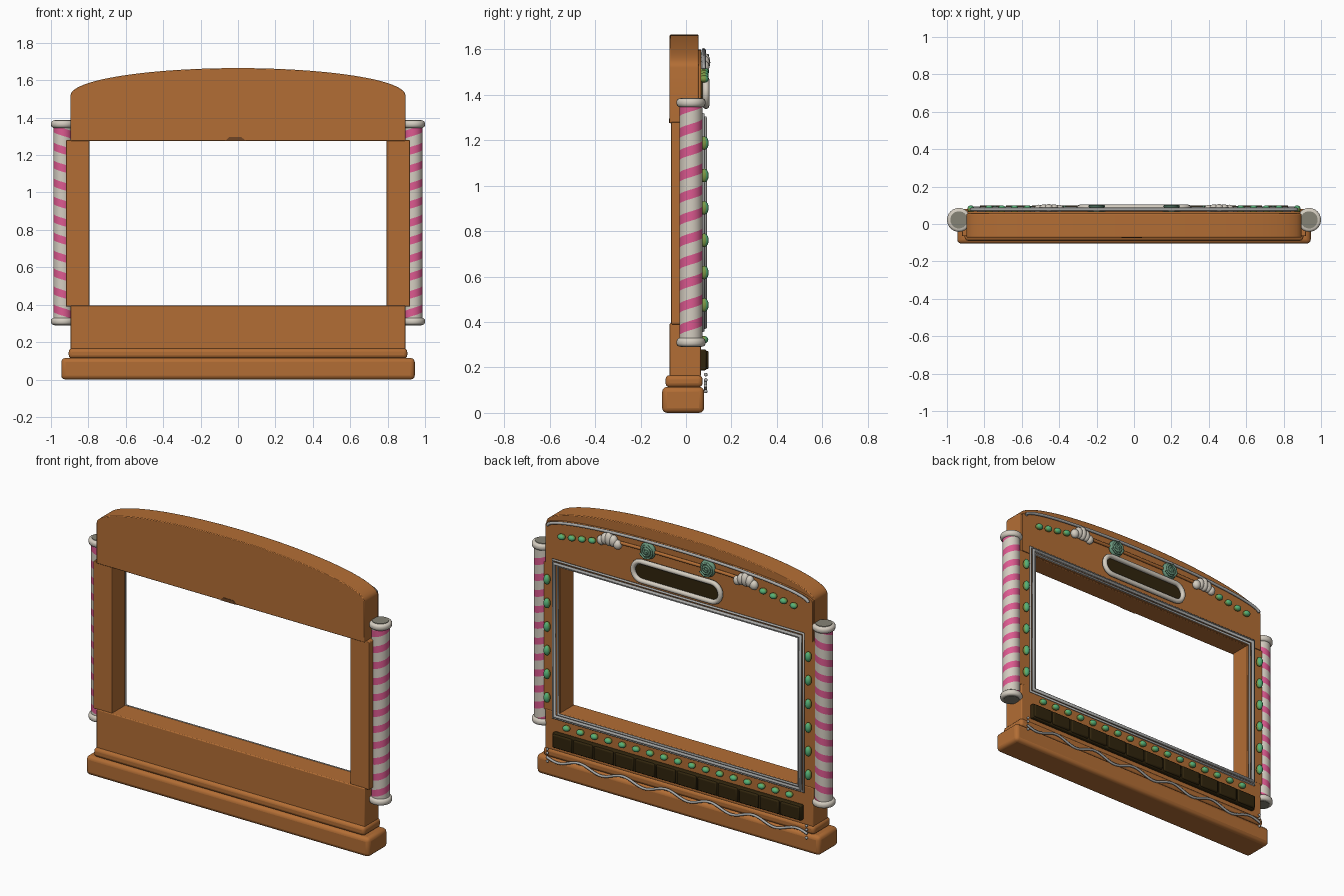
import bpy, bmesh, math
from mathutils import Vector, Matrix

cube = bpy.data.objects.get("Cube")
if cube:
    bpy.data.objects.remove(cube, do_unlink=True)


def material(name, r, g, b):
    m = bpy.data.materials.new(name)
    m.use_nodes = True
    m.diffuse_color = (r, g, b, 1)
    bsdf = m.node_tree.nodes["Principled BSDF"]
    bsdf.inputs["Base Color"].default_value = (r, g, b, 1)
    bsdf.inputs["Roughness"].default_value = 0.6
    return m


BROWN = material("gingerbread brown", 0.45, 0.155, 0.035)
DEEP = material("deep brown", 0.16, 0.06, 0.018)
DARK = material("dark chocolate", 0.03, 0.018, 0.004)
CREAM = material("cream", 0.66, 0.61, 0.53)
PINK = material("pink", 0.72, 0.10, 0.28)
SILVER = material("silver grey", 0.40, 0.40, 0.39)
DISC = material("warm grey", 0.24, 0.23, 0.18)
GREEN = material("candy green", 0.09, 0.43, 0.18)
OLIVE = material("olive green", 0.20, 0.31, 0.06)
SAGE = material("sage green", 0.14, 0.30, 0.20)


def finish(name, bm, mats, bevel=0, segments=3):
    """Turn a bmesh into a named, smooth-shaded object."""
    bmesh.ops.recalc_face_normals(bm, faces=bm.faces)
    mesh = bpy.data.meshes.new(name)
    bm.to_mesh(mesh)
    bm.free()
    for m in mats:
        mesh.materials.append(m)
    ob = bpy.data.objects.new(name, mesh)
    bpy.context.collection.objects.link(ob)
    if bevel:
        mod = ob.modifiers.new("Bevel", "BEVEL")
        mod.width, mod.segments = bevel, segments
        mod.limit_method, mod.angle_limit = "ANGLE", math.radians(40)
    bpy.ops.object.select_all(action="DESELECT")
    ob.select_set(True)
    bpy.context.view_layer.objects.active = ob
    bpy.ops.object.shade_smooth_by_angle(angle=math.radians(40))
    return ob


def add_box(bm, x0, x1, y0, y1, z0, z1):
    size = Matrix.Diagonal((x1 - x0, y1 - y0, z1 - z0, 1))
    centre = Vector((x0 + x1, y0 + y1, z0 + z1)) / 2
    bmesh.ops.create_cube(bm, size=1, matrix=Matrix.Translation(centre) @ size)


def box(name, mat, x0, x1, y0, y1, z0, z1, bevel):
    bm = bmesh.new()
    add_box(bm, x0, x1, y0, y1, z0, z1)
    finish(name, bm, [mat], bevel)


def slab(name, mat, outline, y0, y1, bevel=0):
    """Extrude an x-z outline from y0 to y1."""
    bm = bmesh.new()
    face = bm.faces.new([bm.verts.new((x, y0, z)) for x, z in outline])
    out = bmesh.ops.extrude_face_region(bm, geom=[face])
    moved = [v for v in out["geom"] if isinstance(v, bmesh.types.BMVert)]
    bmesh.ops.translate(bm, verts=moved, vec=(0, y1 - y0, 0))
    finish(name, bm, [mat], bevel, 2)


def tube(name, mat, points, radius, y, cyclic=False):
    """Round bead following x-z points at depth y."""
    cu = bpy.data.curves.new(name, "CURVE")
    cu.dimensions = "3D"
    cu.bevel_depth, cu.bevel_resolution, cu.use_fill_caps = radius, 2, True
    sp = cu.splines.new("POLY")
    sp.points.add(len(points) - 1)
    for p, (x, z) in zip(sp.points, points):
        p.co = (x, y, z, 1)
    sp.use_cyclic_u = cyclic
    cu.materials.append(mat)
    ob = bpy.data.objects.new(name, cu)
    bpy.context.collection.objects.link(ob)
    bpy.ops.object.select_all(action="DESELECT")
    ob.select_set(True)
    bpy.context.view_layer.objects.active = ob
    bpy.ops.object.convert(target="MESH")


def blobs(name, mats, items):
    """Ellipsoids given as (centre, radii); a second material colours the rim."""
    bm = bmesh.new()
    for c, r in items:
        bmesh.ops.create_uvsphere(bm, u_segments=16, v_segments=10, radius=1,
                                  matrix=Matrix.Translation(c) @ Matrix.Diagonal((*r, 1)))
    ob = finish(name, bm, mats)
    if len(mats) > 1:
        for f in ob.data.polygons:
            f.material_index = int(f.normal.y < 0.3)


def arch(half, base, rise, n=40):
    """Half-ellipse points running from +half to -half."""
    return [(half * math.cos(a), base + rise * math.sin(a))
            for a in (math.pi * i / n for i in range(n + 1))]


# Plinth and lower panel
box("base", BROWN, -0.945, 0.945, -0.105, 0.08, 0, 0.115, 0.022)
box("base_moulding", BROWN, -0.905, 0.905, -0.09, 0.073, 0.113, 0.166, 0.018)
box("lower_panel", BROWN, -0.895, 0.895, -0.072, 0.065, 0.16, 0.395, 0.005)

# Arched header with a raised back face and a small notch
slab("header", BROWN, arch(0.895, 1.52, 0.145) + [(-0.895, 1.275), (0.895, 1.275)],
     -0.072, 0.055, 0.004)
slab("header_back", BROWN, arch(0.89, 1.515, 0.085) + [(-0.89, 1.276), (0.89, 1.276)],
     0.05, 0.067)
slab("header_notch", DEEP, [(-0.068, 1.276), (0.042, 1.276), (0.018, 1.296), (-0.048, 1.296)],
     -0.075, -0.068)


def column(name, x, hand):
    """Shaft wound with a helical stripe."""
    n, r, y, low, high, pitch = 24, 0.051, 0.022, 0.31, 1.36, 0.0962
    bm = bmesh.new()
    rows = []
    for k in range(-2, 2 * int((high - low) / pitch) + 4):
        start = low + pitch * (k // 2 + (0.57 if k % 2 else 0))
        row = []
        for i in range(n + 1):
            a = 2 * math.pi * i / n
            z = min(high, max(low, start + pitch * i / n))
            row.append(bm.verts.new((x + hand * r * math.cos(a), y + r * math.sin(a), z)))
        rows.append((k, row))
    for (k, a), (_, b) in zip(rows, rows[1:]):
        for i in range(n):
            f = bm.faces.new((a[i], a[i + 1], b[i + 1], b[i]))
            f.material_index = k % 2
    bmesh.ops.remove_doubles(bm, verts=bm.verts, dist=0.0002)
    finish(name, bm, [CREAM, PINK])


def turned(name, mat, x, y, profile, n=24):
    """Lathe an (r, z) profile around a vertical axis."""
    bm = bmesh.new()
    rings = [[bm.verts.new((x + r * math.cos(2 * math.pi * i / n),
                            y + r * math.sin(2 * math.pi * i / n), z)) for i in range(n)]
             for r, z in profile]
    for a, b in zip(rings, rings[1:]):
        for i in range(n):
            bm.faces.new((a[i], a[i - 1], b[i - 1], b[i]))
    bm.faces.new(rings[0])
    bm.faces.new(rings[-1])
    finish(name, bm, [mat])


CAP = [(0.053, 0), (0.061, 0.006), (0.064, 0.015), (0.064, 0.026), (0.06, 0.034), (0.052, 0.038)]

for side, s in (("left", 1), ("right", -1)):
    # Posts and striped columns
    box(side + "_post", BROWN, *sorted((s * 0.795, s * 0.92)), -0.065, 0.062, 0.39, 1.28, 0.004)
    column(side + "_column", s * 0.936, s)
    turned(side + "_column_cap", CREAM, s * 0.936, 0.022, [(r, 1.346 + z) for r, z in CAP])
    turned(side + "_column_foot", CREAM, s * 0.936, 0.022, [(r, 0.33 - z) for r, z in CAP])
    for end, z in (("cap", 1.385), ("foot", 0.291)):
        turned(side + "_" + end + "_disc", DISC, s * 0.936, 0.022, [(0.046, z - 0.002), (0.046, z + 0.002)])
    # Candy drops on post and header
    blobs(side + "_post_drops", [GREEN, OLIVE],
          [((s * 0.872, 0.08, 0.475 + 0.1425 * i), (0.019, 0.02, 0.03)) for i in range(6)])
    blobs(side + "_header_drops", [GREEN, OLIVE],
          [((s * (0.775 - 0.068 * i), 0.08, 1.47 + 0.011 * i), (0.023, 0.02, 0.017))
           for i in range(4)])
    # Segmented cream pastry
    blobs(side + "_pastry", [CREAM],
          [((s * (0.455 + 0.027 * i), 0.08, 1.543 - 0.005 * i * i),
            (0.026, 0.027 - 0.002 * abs(i), 0.042 - 0.007 * abs(i))) for i in (-2, -1, 0, 1, 2)])
    # Swirled rosette
    blobs(side + "_rosette", [SAGE], [((s * 0.2, 0.075, 1.54), (0.05, 0.024, 0.05))])
    swirl = [(s * 0.2 + 0.002 * i * math.cos(i * 0.8),
              1.54 + 0.002 * i * math.sin(i * 0.8)) for i in range(24)]
    tube(side + "_rosette_swirl", SAGE, swirl, 0.006, 0.095)

# Branch joining the rosettes
tube("header_branch", BROWN, [(-0.42, 1.535), (-0.2, 1.54), (0.2, 1.54), (0.42, 1.535)], 0.01, 0.073)

# Silver piping along the arch
tube("arch_piping", SILVER, arch(0.87, 1.514, 0.083), 0.009, 0.078)


# Nested beads framing the opening
def rectangle(half, low, high):
    return [(-half, low), (half, low), (half, high), (-half, high)]


tube("opening_outer_bead", SILVER, rectangle(0.836, 0.362, 1.314), 0.008, 0.074, True)
tube("opening_middle_bead", SILVER, rectangle(0.82, 0.377, 1.298), 0.011, 0.082, True)
tube("opening_inner_bead", SILVER, rectangle(0.804, 0.388, 1.284), 0.008, 0.072, True)


# Pill-shaped sign
def pill(half, radius, z, n=12):
    pts = []
    for s, start in ((1, -math.pi / 2), (-1, math.pi / 2)):
        for i in range(n + 1):
            a = start + math.pi * i / n
            pts.append((s * (half - radius) + radius * math.cos(a), z + radius * math.sin(a)))
    return pts


slab("sign_panel", DARK, pill(0.29, 0.055, 1.41), 0.06, 0.08)
tube("sign_rim", CREAM, pill(0.292, 0.058, 1.41), 0.015, 0.088, True)

# Row of chocolate tiles with drops above
bm = bmesh.new()
add_box(bm, -0.83, 0.83, 0.06, 0.09, 0.187, 0.279)
step = 1.66 / 12
for i in range(12):
    x = -0.83 + step * i
    add_box(bm, x + 0.006, x + step - 0.006, 0.07, 0.1, 0.193, 0.273)
finish("chocolate_tiles", bm, [DARK], 0.007, 2)
blobs("lower_drops", [GREEN, OLIVE],
      [((0.093 * i, 0.078, 0.322), (0.023, 0.02, 0.017)) for i in range(-8, 9)])

# Wavy piping on the plinth
wave = [(-0.87 + 1.74 * i / 120, 0.12 + 0.018 * math.sin(12 * math.pi * i / 120))
        for i in range(121)]
tube("plinth_piping", SILVER, wave, 0.0075, 0.086)
blobs("plinth_piping_ends", [SILVER],
      [((s * 0.865, 0.087, z), (0.008, 0.008, 0.008)) for s in (-1, 1) for z in (0.095, 0.145, 0.168)])
